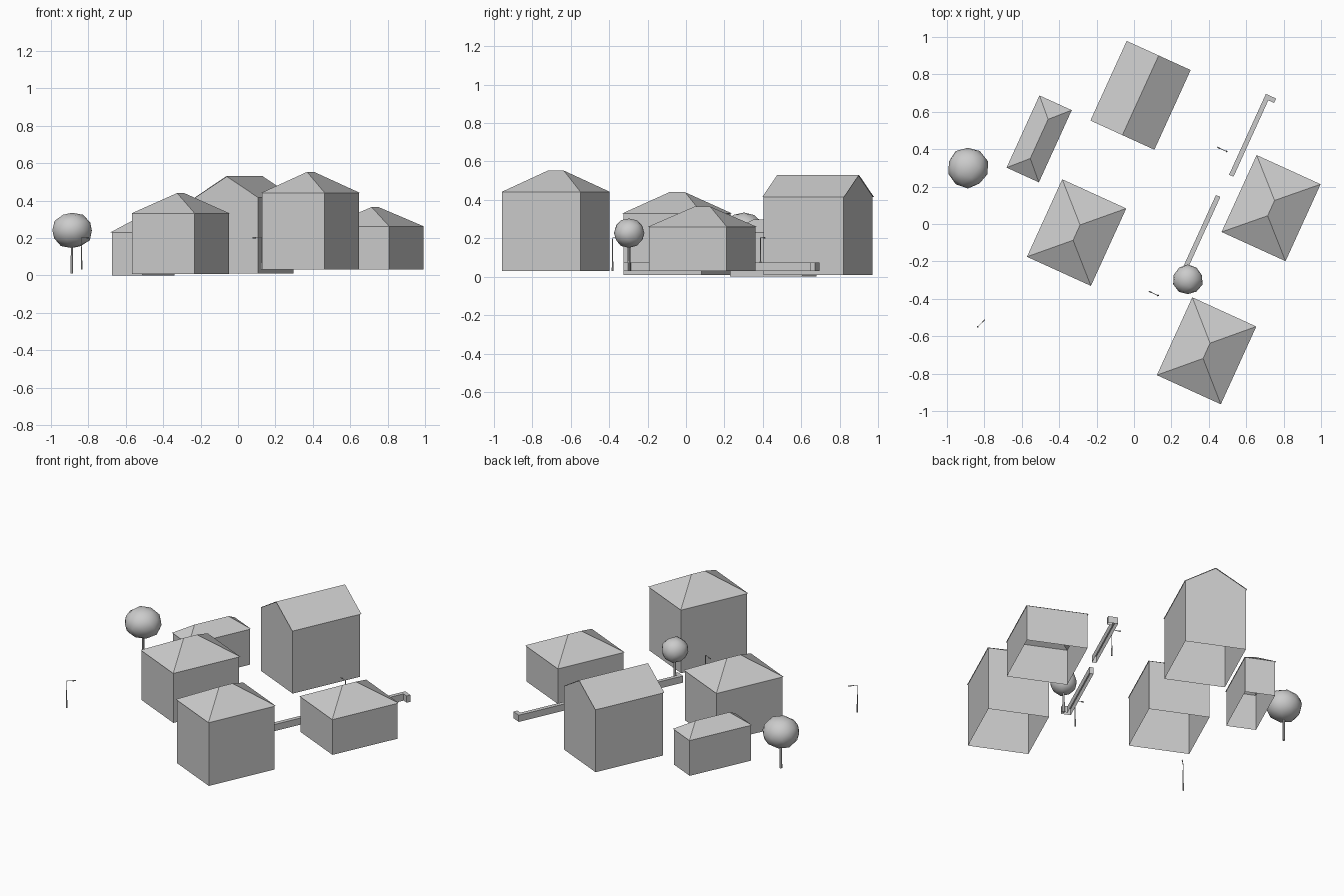
import bpy, bmesh, math, random
from mathutils import Vector, Matrix

if "Cube" in bpy.data.objects:
    bpy.data.objects.remove(bpy.data.objects["Cube"])

random.seed(4)
STREET = math.radians(-24.5)          # shared street direction


def make(name, verts, faces, loc=(0, 0, 0), rot=0.0):
    me = bpy.data.meshes.new(name)
    me.from_pydata(verts, [], faces)
    bm = bmesh.new()
    bm.from_mesh(me)
    bmesh.ops.recalc_face_normals(bm, faces=bm.faces)
    bm.to_mesh(me)
    bm.free()
    ob = bpy.data.objects.new(name, me)
    ob.location = loc
    ob.rotation_euler.z = rot
    bpy.context.collection.objects.link(ob)
    return ob


def rect(w, d, z):
    return [(-w, -d, z), (w, -d, z), (w, d, z), (-w, d, z)]


def house(name, x, y, width, depth, base, eave, top, ridge):
    """Open-bottomed wall shell with a hip roof, or a gable if ridge == depth."""
    w, d, r = width / 2, depth / 2, ridge / 2
    gable = ridge == depth
    o = 0.005                          # eave overhang
    verts = rect(w - o, d - o, base) + rect(w - o, d - o, eave + 0.002)
    faces = [(i, (i + 1) % 4, (i + 1) % 4 + 4, i + 4) for i in range(4)]
    if gable:                          # end walls rise to the ridge
        verts += [(0, -d + o, top - 0.002), (0, d - o, top - 0.002)]
        faces[0] = (0, 1, 5, 8, 4)
        faces[2] = (2, 3, 7, 9, 6)
    make(name + "_walls", verts, faces, (x, y, 0), STREET)
    verts = rect(w, d, eave) + [(0, -r, top), (0, r, top)]
    faces = [(1, 2, 5, 4), (3, 0, 4, 5)]
    if not gable:
        faces += [(0, 1, 4), (2, 3, 5)]
    make(name + "_roof", verts, faces, (x, y, 0), STREET)


house("gable_house", 0.035, 0.688, 0.376, 0.468, 0.01, 0.415, 0.53, 0.468)
house("narrow_house", -0.507, 0.455, 0.19, 0.424, 0.0, 0.23, 0.298, 0.23)
house("middle_house", -0.307, -0.046, 0.376, 0.455, 0.008, 0.33, 0.44, 0.09)
house("low_house", 0.733, 0.085, 0.376, 0.452, 0.03, 0.26, 0.365, 0.09)
house("tall_house", 0.388, -0.678, 0.376, 0.457, 0.03, 0.44, 0.553, 0.09)


# garden walls: L-shaped, open underneath; flip puts the short leg at the low-y end
def garden_wall(name, x, y, length, flip):
    t, leg = 0.026, 0.06
    outline = [(-t / 2, 0), (t / 2, 0), (t / 2, length - t),
               (leg - t / 2, length - t), (leg - t / 2, length), (-t / 2, length)]
    s = -1 if flip else 1
    n = len(outline)
    verts = [(px, s * py, z) for z in (0.03, 0.073) for px, py in outline]
    faces = [(i, (i + 1) % n, (i + 1) % n + n, i + n) for i in range(n)]
    faces += [(n, n + 1, n + 2, n + 5), (n + 2, n + 3, n + 4, n + 5)]
    make(name, verts, faces, (x, y, 0), STREET)


garden_wall("garden_wall_back", 0.52, 0.258, 0.475, False)
garden_wall("garden_wall_front", 0.45, 0.15, 0.5, True)


def rod(name, a, b, r1, r2, sides=6):
    a, b = Vector(a), Vector(b)
    bm = bmesh.new()
    m = Matrix.Translation((a + b) / 2) @ (b - a).to_track_quat('Z', 'Y').to_matrix().to_4x4()
    bmesh.ops.create_cone(bm, cap_ends=True, segments=sides, radius1=r1, radius2=r2,
                          depth=(b - a).length, matrix=m)
    me = bpy.data.meshes.new(name)
    bm.to_mesh(me)
    bm.free()
    ob = bpy.data.objects.new(name, me)
    bpy.context.collection.objects.link(ob)
    return ob


# trees: tapered trunk and slightly uneven rounded crown
def tree(name, x, y, base, low, high, radius):
    mid = (low + high) / 2
    rod(name + "_trunk", (x, y, base), (x, y, mid), 0.008, 0.006)
    bm = bmesh.new()
    bmesh.ops.create_icosphere(bm, subdivisions=2, radius=1)
    for v in bm.verts:
        v.co *= random.uniform(0.97, 1.05)
        v.co = Vector((v.co.x * radius, v.co.y * radius, v.co.z * (high - low) / 2))
    for f in bm.faces:
        f.smooth = True
    me = bpy.data.meshes.new(name + "_crown")
    bm.to_mesh(me)
    bm.free()
    ob = bpy.data.objects.new(name + "_crown", me)
    ob.location = (x, y, mid)
    bpy.context.collection.objects.link(ob)


tree("left_tree", -0.888, 0.302, 0.01, 0.145, 0.335, 0.108)
tree("front_tree", 0.288, -0.297, 0.03, 0.152, 0.303, 0.08)


# street lamps: thick foot, thin pole, arm and small head
def lamp(name, x, y, angle):
    dx, dy = math.cos(angle), math.sin(angle)
    z = 0.203
    rod(name + "_foot", (x, y, 0.03), (x, y, 0.08), 0.005, 0.004)
    rod(name + "_pole", (x, y, 0.08), (x, y, z), 0.003, 0.002)
    rod(name + "_arm", (x, y, z), (x + dx * 0.045, y + dy * 0.045, z), 0.002, 0.002)
    rod(name + "_head", (x + dx * 0.036, y + dy * 0.036, z - 0.001),
        (x + dx * 0.054, y + dy * 0.054, z - 0.001), 0.004, 0.004)


lamp("left_lamp", -0.836, -0.55, math.radians(45))
lamp("front_lamp", 0.128, -0.382, STREET + math.pi)
lamp("back_lamp", 0.495, 0.388, STREET + math.pi)
